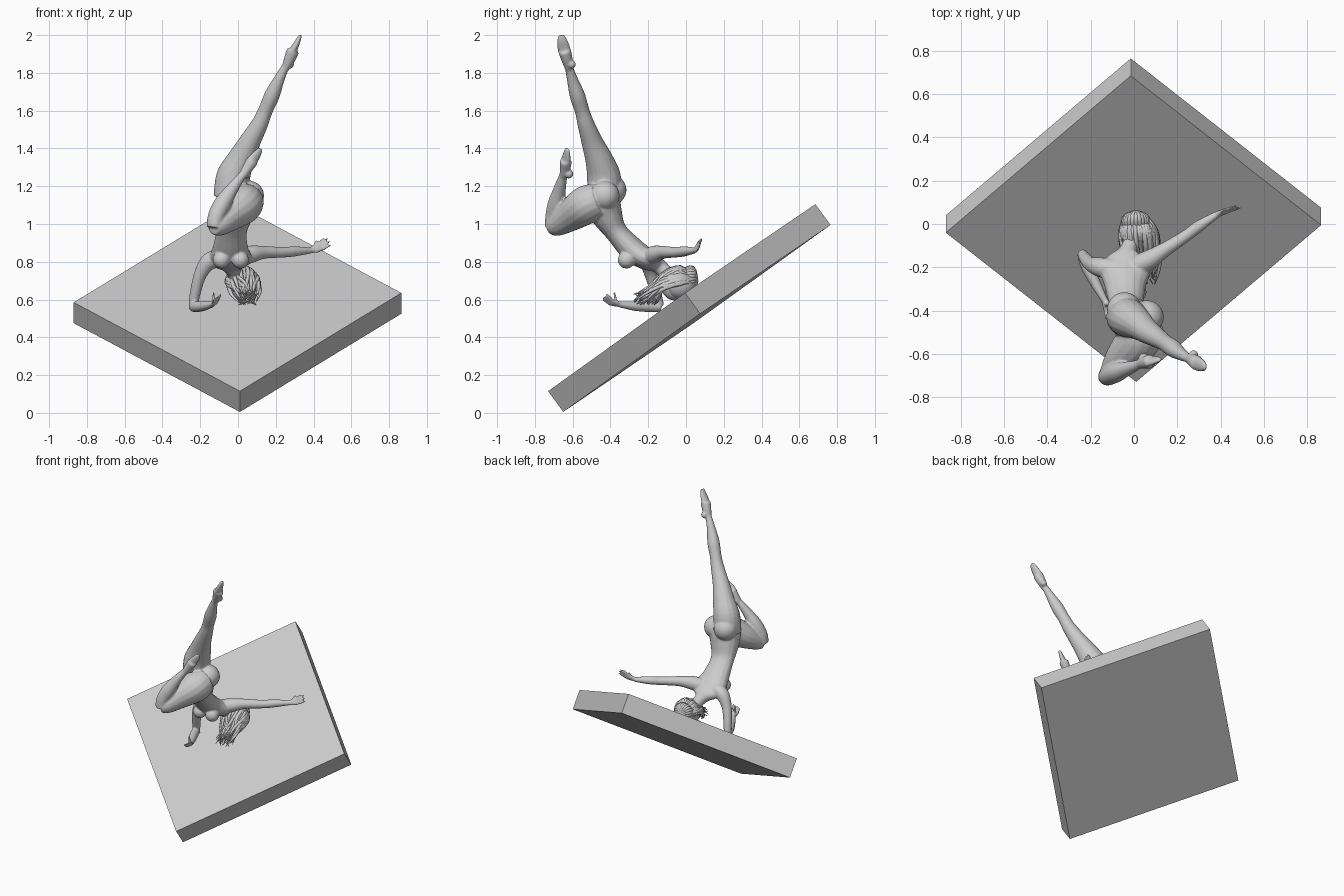
import bpy, bmesh, math, random
from mathutils import Vector, Matrix

if "Cube" in bpy.data.objects:
    bpy.data.objects.remove(bpy.data.objects["Cube"], do_unlink=True)
random.seed(4)


def material(name, rgb):
    m = bpy.data.materials.new(name)
    m.use_nodes = True
    m.diffuse_color = (*rgb, 1)
    m.node_tree.nodes["Principled BSDF"].inputs["Base Color"].default_value = (*rgb, 1)
    return m


GREY = material("stone grey", (0.6, 0.6, 0.6))


def finish(bm, name):
    mesh = bpy.data.meshes.new(name)
    bmesh.ops.recalc_face_normals(bm, faces=bm.faces)
    bm.to_mesh(mesh)
    bm.free()
    mesh.materials.append(GREY)
    obj = bpy.data.objects.new(name, mesh)
    bpy.context.collection.objects.link(obj)
    return obj


def spline(pts, steps):
    """Catmull-Rom through points of any dimension."""
    out = []
    for i in range(len(pts) - 1):
        quad = (pts[max(i - 1, 0)], pts[i], pts[i + 1], pts[min(i + 2, len(pts) - 1)])
        for s in range(steps):
            t = s / steps
            out.append([0.5 * (2 * b + (c - a) * t + (2 * a - 5 * b + 4 * c - d) * t * t
                               + (3 * b - a - 3 * c + d) * t ** 3) for a, b, c, d in zip(*quad)])
    return out + [list(pts[-1])]


def tube(bm, pts, wide=(1, 0, 0), sides=16, steps=5):
    """Loft ellipses along points of (x, y, z, half width[, half depth])."""
    path = spline(pts, steps)
    rings = []
    for i, p in enumerate(path):
        t = (Vector(path[min(i + 1, len(path) - 1)][:3]) - Vector(path[max(i - 1, 0)][:3])).normalized()
        a = (Vector(wide) - t * t.dot(Vector(wide))).normalized()
        b = t.cross(a)
        rings.append([bm.verts.new(Vector(p[:3]) + a * p[3] * math.cos(k * math.tau / sides)
                                   + b * p[-1] * math.sin(k * math.tau / sides)) for k in range(sides)])
    for r, q in zip(rings, rings[1:]):
        for k in range(sides):
            j = (k + 1) % sides
            bm.faces.new((r[k], r[j], q[j], q[k]))
    bm.faces.new(rings[0][::-1])
    bm.faces.new(rings[-1])


def ball(bm, centre, radii):
    r = (radii,) * 3 if isinstance(radii, float) else radii
    bmesh.ops.create_uvsphere(bm, u_segments=24, v_segments=16, radius=1,
                              matrix=Matrix.Translation(centre) @ Matrix.Diagonal((*r, 1)))


def hand(bm, wrist, palm, tips, thumb):
    """Flat palm with tapering fingers fanned out to their tips."""
    w, p = Vector(wrist), Vector(palm)
    across = Vector(tips[-1]) - Vector(tips[0])
    tube(bm, [(*w, .016, .013), (*w.lerp(p, .6), .024, .012), (*p, .024, .011)], across)
    for i, tip in enumerate(tips):
        base = p + across.normalized() * (i - 1.5) * .012
        tube(bm, [(*base, .008), (*base.lerp(Vector(tip), .6), .007), (*tip, .005)], across, 8)
    tube(bm, [(*w.lerp(p, .4), .010), (*thumb, .006)], across, 8)


# Tilted square slab
bm = bmesh.new()
u, v, n = Vector((.855, .725, .52)), Vector((-.88, .69, .47)), Vector((0, .08, -.11))
centre = Vector((.01, -.73, .115)) + (u + v + n) / 2
bmesh.ops.create_cube(bm, size=1, matrix=Matrix.Translation(centre) @ Matrix((u, v, n)).transposed().to_4x4())
finish(bm, "slab")

# Torso, curving from the hips down to the neck
bm = bmesh.new()
tube(bm, [(.01, -.47, 1.20, .06, .05), (0, -.45, 1.14, .11, .095), (-.02, -.42, 1.05, .10, .085),
          (-.035, -.37, .96, .082, .06), (-.04, -.29, .87, .095, .066), (-.04, -.22, .82, .115, .06),
          (-.035, -.16, .79, .09, .045), (-.03, -.13, .765, .045, .04), (-.01, -.08, .72, .036, .036)])
for x in (-.088, .012):
    ball(bm, (x, -.315, .81), .046)
ball(bm, (-.045, -.395, 1.18), .08)
ball(bm, (.06, -.43, 1.15), .078)

# Head with nose and chin
ball(bm, (.005, -.06, .68), (.062, .075, .085))
ball(bm, (-.015, -.135, .67), .014)
ball(bm, (-.015, -.115, .715), .025)

# Raised leg and pointed foot
tube(bm, [(-.04, -.43, 1.14, .09), (-.025, -.435, 1.25, .09), (.015, -.46, 1.34, .074), (.06, -.495, 1.43, .058),
          (.115, -.53, 1.53, .045), (.145, -.55, 1.60, .039), (.18, -.575, 1.68, .041),
          (.215, -.60, 1.76, .030), (.25, -.62, 1.83, .021)])
tube(bm, [(.25, -.62, 1.82, .02), (.272, -.63, 1.87, .03, .024), (.295, -.645, 1.925, .034, .02),
          (.318, -.655, 1.97, .028, .014), (.33, -.66, 2.0, .016, .008)], (0, 1, 0))
ball(bm, (.275, -.605, 1.845), .022)

# Folded leg and foot
tube(bm, [(.05, -.46, 1.13, .09), (.025, -.53, 1.10, .102), (-.045, -.61, 1.045, .085),
          (-.10, -.68, .995, .06), (-.13, -.71, .985, .042)])
tube(bm, [(-.125, -.705, .98, .042), (-.115, -.70, 1.04, .045), (-.08, -.685, 1.11, .046),
          (-.035, -.67, 1.18, .034), (.02, -.65, 1.255, .022)])
tube(bm, [(.02, -.65, 1.25, .021), (.05, -.64, 1.295, .028, .022), (.08, -.635, 1.34, .032, .018),
          (.105, -.63, 1.375, .024, .013), (.118, -.63, 1.40, .014, .008)], (1, 1, -1))
ball(bm, (.045, -.62, 1.265), .024)

# Outstretched arm
tube(bm, [(0, -.20, .82, .05), (.07, -.165, .84, .046), (.14, -.12, .85, .034), (.24, -.055, .85, .028),
          (.30, -.01, .855, .027), (.385, .045, .86, .016)])
hand(bm, (.38, .043, .86), (.43, .062, .875),
     [(.455, .08, .925), (.475, .085, .925), (.488, .08, .91), (.492, .075, .89)], (.415, .07, .915))

# Supporting arm, with the forearm lying on the slab
tube(bm, [(-.09, -.21, .82, .05), (-.155, -.20, .80, .046), (-.20, -.185, .73, .034),
          (-.225, -.16, .64, .029), (-.238, -.14, .565, .025)])
tube(bm, [(-.238, -.135, .56, .025), (-.22, -.19, .562, .029), (-.18, -.27, .565, .025), (-.135, -.355, .575, .016)],
     (1, .5, 0))
hand(bm, (-.135, -.352, .575), (-.12, -.395, .585),
     [(-.128, -.44, .60), (-.115, -.44, .61), (-.10, -.43, .62), (-.09, -.42, .63)], (-.13, -.38, .64))

# Fuse the parts into one smooth skin
body = finish(bm, "body")
fuse = body.modifiers.new("fuse", 'REMESH')
fuse.mode, fuse.voxel_size, fuse.use_smooth_shade = 'VOXEL', .006, True
soft = body.modifiers.new("soften", 'SMOOTH')
soft.factor, soft.iterations = .5, 4

# Hair: a cap with wavy locks sweeping over the head and hanging forward
bm = bmesh.new()
ball(bm, (.015, -.03, .685), (.078, .085, .085))
for i in range(70):
    a, lift = random.uniform(-1.5, 1.7), random.uniform(-.02, .02)
    side = math.sin(a)
    root = Vector((.01 + .05 * side, .035, .70 + lift))
    top = Vector((.02 + .082 * side, -.03, .685 + .088 * math.cos(a)))
    mid = Vector((.03 + .08 * side, -.12, .665 + .055 * math.cos(a) + lift))
    tip = Vector((.05 + random.uniform(-.05, .05), random.uniform(-.28, -.16), random.uniform(.57, .63)))
    wave = Vector((random.uniform(-.015, .015), 0, random.uniform(-.015, .015)))
    tube(bm, [(*root, .006), (*top, .011), (*mid, .011), (*(mid.lerp(tip, .5) + wave), .009), (*tip, .002)],
         (1, 0, .3), 6, 4)
# Loose curls gathered at the back of the head
for i in range(24):
    a = i * math.tau / 24
    x, z = .01 + .06 * math.cos(a), .70 + .055 * math.sin(a)
    tube(bm, [(x, -.01, z, .012), (x * .8, .035, z + .01, .014), (.01, .06, .70, .006)], (0, 0, 1), 6, 4)
hair = finish(bm, "hair")
for p in hair.data.polygons:
    p.use_smooth = True
